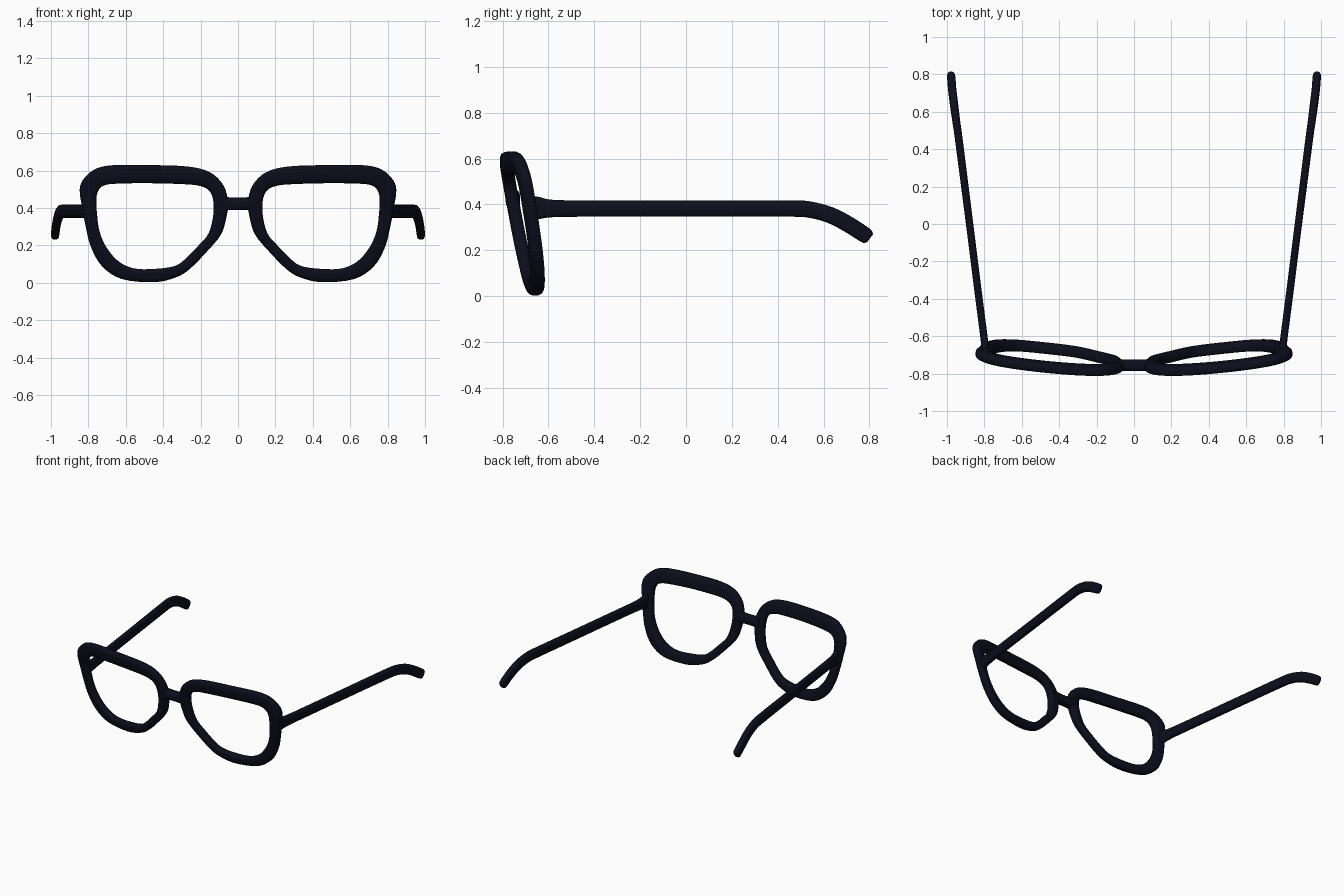
import bpy, bmesh, math
from mathutils import Vector

if "Cube" in bpy.data.objects:
    bpy.data.objects.remove(bpy.data.objects["Cube"])

frame_colour = bpy.data.materials.new("dark navy")
frame_colour.diffuse_color = (0.004, 0.004, 0.012, 1)
frame_colour.use_nodes = True
frame_colour.node_tree.nodes["Principled BSDF"].inputs["Base Color"].default_value = frame_colour.diffuse_color


def spline(pts, closed, steps=4):
    """Catmull-Rom through points of any dimension."""
    n, out = len(pts), []
    pts = [Vector(p) for p in pts]
    get = (lambda i: pts[i % n]) if closed else (lambda i: pts[max(0, min(n - 1, i))])
    for i in range(n if closed else n - 1):
        a, b, c, d = (get(i + k) for k in (-1, 0, 1, 2))
        for s in range(steps):
            t = s / steps
            out.append(0.5 * (2 * b + (c - a) * t + (2 * a - 5 * b + 4 * c - d) * t * t
                              + (3 * b - a - 3 * c + d) * t ** 3))
    if not closed:
        out.append(pts[-1])
    return out


def section(n=16, power=0.62):
    """Rounded-square unit cross-section."""
    f = lambda v: math.copysign(abs(v) ** power, v)
    return [(f(math.cos(2 * math.pi * (k + .5) / n)), f(math.sin(2 * math.pi * (k + .5) / n)))
            for k in range(n)]


def loft(name, rings, closed, mirror=True):
    """Skin a list of rings into a tube."""
    bm = bmesh.new()
    vs = [[bm.verts.new(p) for p in r] for r in rings]
    m = len(vs[0])
    for i in range(len(vs) if closed else len(vs) - 1):
        a, b = vs[i], vs[(i + 1) % len(vs)]
        for k in range(m):
            bm.faces.new((a[k], a[(k + 1) % m], b[(k + 1) % m], b[k]))
    if not closed:
        bm.faces.new(vs[0])
        bm.faces.new(vs[-1])
    bmesh.ops.recalc_face_normals(bm, faces=bm.faces)
    me = bpy.data.meshes.new(name)
    bm.to_mesh(me)
    bm.free()
    me.materials.append(frame_colour)
    ob = bpy.data.objects.new(name, me)
    bpy.context.collection.objects.link(ob)
    if mirror:
        ob.modifiers.new("mirror", 'MIRROR').use_mirror_merge = False
    bpy.ops.object.select_all(action='DESELECT')
    ob.select_set(True)
    bpy.context.view_layer.objects.active = ob
    bpy.ops.object.shade_smooth_by_angle(angle=math.radians(50))
    return ob


def face_y(x, z):
    """Curved, tilted surface the front lies on."""
    return -0.788 + 0.11 * x * x + 0.184 * (0.58 - z)


# Lens rims: outer x, z and inner x, z around the opening
rim = [(.462, .63, .47, .532), (.66, .63, .635, .53), (.756, .612, .71, .522),
       (.82, .563, .745, .495), (.847, .50, .757, .446), (.832, .393, .753, .366),
       (.815, .302, .74, .275), (.788, .195, .703, .19), (.729, .09, .638, .115),
       (.622, .02, .553, .077), (.446, .003, .446, .075), (.329, .03, .339, .09),
       (.26, .072, .28, .13), (.174, .158, .216, .195), (.093, .254, .158, .264),
       (.064, .339, .133, .36), (.053, .43, .133, .44), (.077, .52, .152, .489),
       (.147, .59, .195, .515), (.264, .622, .275, .526)]
rings = []
for ox, oz, ix, iz in spline([Vector(r) for r in rim], True):
    ring = []
    for u, v in section():
        x = (ox + ix) / 2 + u * (ox - ix) / 2
        z = (oz + iz) / 2 + u * (oz - iz) / 2
        ring.append((x, face_y(x, z) + v * 0.029, z))
    rings.append(ring)
loft("lens_rims", rings, True)

# Bridge, slightly flared where it meets the rims
rings = []
for x, h in ((-.1, .04), (-.06, .036), (-.03, .033), (.03, .033), (.06, .036), (.1, .04)):
    rings.append([(x, -.755 + v * .032, .423 + u * h) for u, v in section()])
loft("bridge", rings, False, mirror=False)

# Temple arms: x, y, z, half height, half thickness
arm = [(.792, -.69, .384, .054, .02), (.797, -.65, .384, .051, .02), (.806, -.575, .382, .038, .02),
       (.835, -.35, .382, .036, .02), (.879, 0, .382, .036, .02), (.935, .44, .382, .036, .021),
       (.949, .54, .377, .036, .021), (.961, .63, .353, .036, .022), (.971, .71, .312, .036, .022),
       (.977, .78, .267, .035, .022), (.978, .796, .257, .03, .019), (.978, .803, .252, .02, .012)]
path = spline(arm, False)
rings = []
for i, (x, y, z, h, w) in enumerate(path):
    a, b = path[max(0, i - 1)], path[min(len(path) - 1, i + 1)]
    ang = math.atan2(b[2] - a[2], b[1] - a[1])
    rings.append([(x + v * w, y - u * h * math.sin(ang), z + u * h * math.cos(ang))
                  for u, v in section()])
loft("temple_arms", rings, False)
